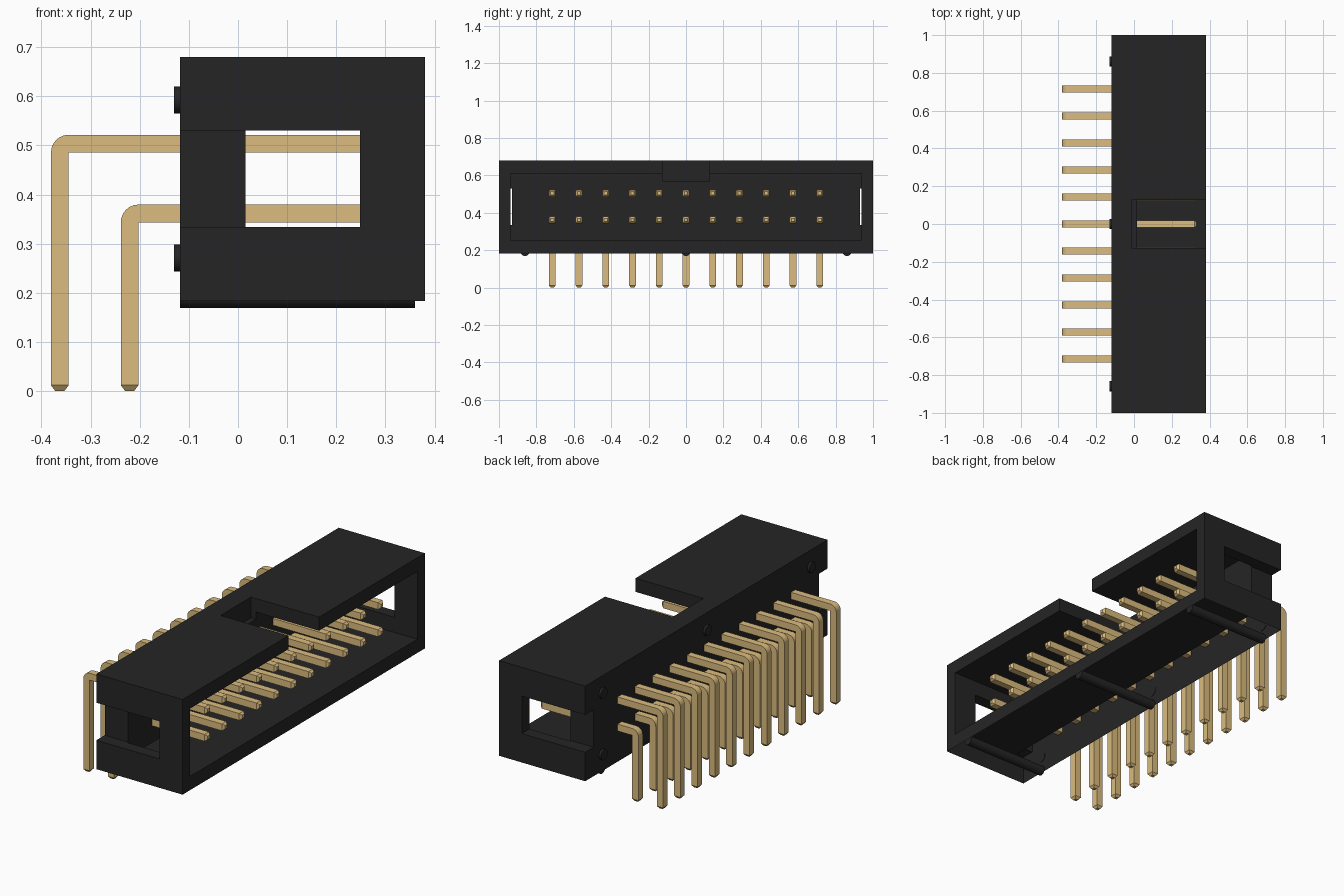
import bpy, bmesh, math
from mathutils import Matrix, Vector

cube = bpy.data.objects.get("Cube")
if cube:
    bpy.data.objects.remove(cube, do_unlink=True)


def material(name, rgb):
    m = bpy.data.materials.new(name)
    m.use_nodes = True
    m.diffuse_color = (*rgb, 1)
    bsdf = next(n for n in m.node_tree.nodes if n.type == 'BSDF_PRINCIPLED')
    bsdf.inputs["Base Color"].default_value = (*rgb, 1)
    return m


BLACK = material("black plastic", (0.0192, 0.0185, 0.0185))
GOLD = material("gold metal", (0.708, 0.503, 0.211))


def to_object(name, bm, mat):
    bmesh.ops.recalc_face_normals(bm, faces=bm.faces[:])
    me = bpy.data.meshes.new(name)
    bm.to_mesh(me)
    bm.free()
    me.materials.append(mat)
    ob = bpy.data.objects.new(name, me)
    bpy.context.collection.objects.link(ob)
    return ob


def box(name, x, y, z):
    bm = bmesh.new()
    bmesh.ops.create_cube(bm, size=1)
    for v in bm.verts:
        v.co = [lo + (c + 0.5) * (hi - lo) for c, (lo, hi) in zip(v.co, (x, y, z))]
    return to_object(name, bm, BLACK)


def rod(name, x0, x1, y, z, r):
    """Cylinder lying along x."""
    bm = bmesh.new()
    place = Matrix.Translation(((x0 + x1) / 2, y, z)) @ Matrix.Rotation(math.pi / 2, 4, 'Y')
    bmesh.ops.create_cone(bm, cap_ends=True, segments=20, radius1=r, radius2=r,
                          depth=x1 - x0, matrix=place)
    ob = to_object(name, bm, BLACK)
    bpy.ops.object.select_all(action='DESELECT')
    ob.select_set(True)
    bpy.context.view_layer.objects.active = ob
    bpy.ops.object.shade_smooth_by_angle(angle=math.radians(35))


BACK, MOUTH, BASE = -0.118, 0.38, 0.183

# Shrouded housing: cavity, key notch and the two end windows are cut out
housing = box("housing", (BACK, MOUTH), (-1, 1), (BASE, 0.68))
cutters = [
    box("cavity_cutter", (0.015, 0.5), (-0.937, 0.937), (0.255, 0.609)),
    box("notch_cutter", (-0.013, 0.5), (-0.126, 0.126), (0.571, 0.8)),
    box("right_window_cutter", (-0.2, 0.248), (-1.1, -0.931), (0.334, 0.53)),
    box("left_window_cutter", (-0.2, 0.248), (0.931, 1.1), (0.334, 0.53)),
]
bpy.context.view_layer.objects.active = housing
for c in cutters:
    c.hide_render = True
    mod = housing.modifiers.new(c.name, 'BOOLEAN')
    mod.operation = 'DIFFERENCE'
    mod.solver = 'EXACT'
    mod.object = c
    bpy.ops.object.modifier_apply(modifier=mod.name)
    bpy.data.objects.remove(c, do_unlink=True)

# The housing is a shell with an open underside
bm = bmesh.new()
bm.from_mesh(housing.data)
under = [f for f in bm.faces if all(abs(v.co.z - BASE) < 1e-4 for v in f.verts)]
bmesh.ops.delete(bm, geom=under, context='FACES')
bm.to_mesh(housing.data)
bm.free()

# Ribs under the housing and round standoffs on its back
for label, y in (("right", -0.86), ("middle", 0), ("left", 0.86)):
    rod(f"{label}_bottom_rib", BACK, 0.36, y, 0.194, 0.025)
    for level, z in (("lower", 0.271), ("upper", 0.592)):
        rod(f"{label}_{level}_standoff", BACK - 0.012, BACK + 0.002, y, z, 0.0275)


# Bent square pins with tapered tips, repeated along y
PITCH, COUNT, HALF, TIP, R = 0.143, 11, 0.018, 0.012, 0.036


def pin_row(name, leg_x, arm_z):
    left, right = leg_x - HALF, leg_x + HALF
    low, top = arm_z - HALF, arm_z + HALF
    end = 0.332 - TIP
    arc = [(left + R - R * math.cos(a), top - R + R * math.sin(a))
           for a in (math.radians(15 * i) for i in range(7))]
    outline = [(left, TIP)] + arc + [(end, top), (end, low), (right, low), (right, TIP)]
    y0 = -PITCH * (COUNT - 1) / 2
    bm = bmesh.new()
    side = bm.faces.new([bm.verts.new((x, y0 - HALF, z)) for x, z in outline])
    grown = bmesh.ops.extrude_face_region(bm, geom=[side])["geom"]
    for v in grown:
        if isinstance(v, bmesh.types.BMVert):
            v.co.y += 2 * HALF
    bmesh.ops.recalc_face_normals(bm, faces=bm.faces[:])
    # taper both ends
    for axis, at, step in ((0, end, TIP), (2, TIP, -TIP)):
        face = next(f for f in bm.faces if all(abs(v.co[axis] - at) < 1e-5 for v in f.verts))
        tip = bmesh.ops.extrude_discrete_faces(bm, faces=[face])["faces"][0]
        centre = tip.calc_center_median()
        shift = Vector((0, 0, 0))
        shift[axis] = step
        for v in tip.verts:
            v.co = centre + (v.co - centre) * 0.5 + shift
    ob = to_object(name, bm, GOLD)
    arr = ob.modifiers.new("row", 'ARRAY')
    arr.count = COUNT
    arr.use_relative_offset = False
    arr.use_constant_offset = True
    arr.constant_offset_displace = (0, PITCH, 0)


pin_row("upper_pins", -0.3625, 0.5035)
pin_row("lower_pins", -0.2205, 0.3615)
